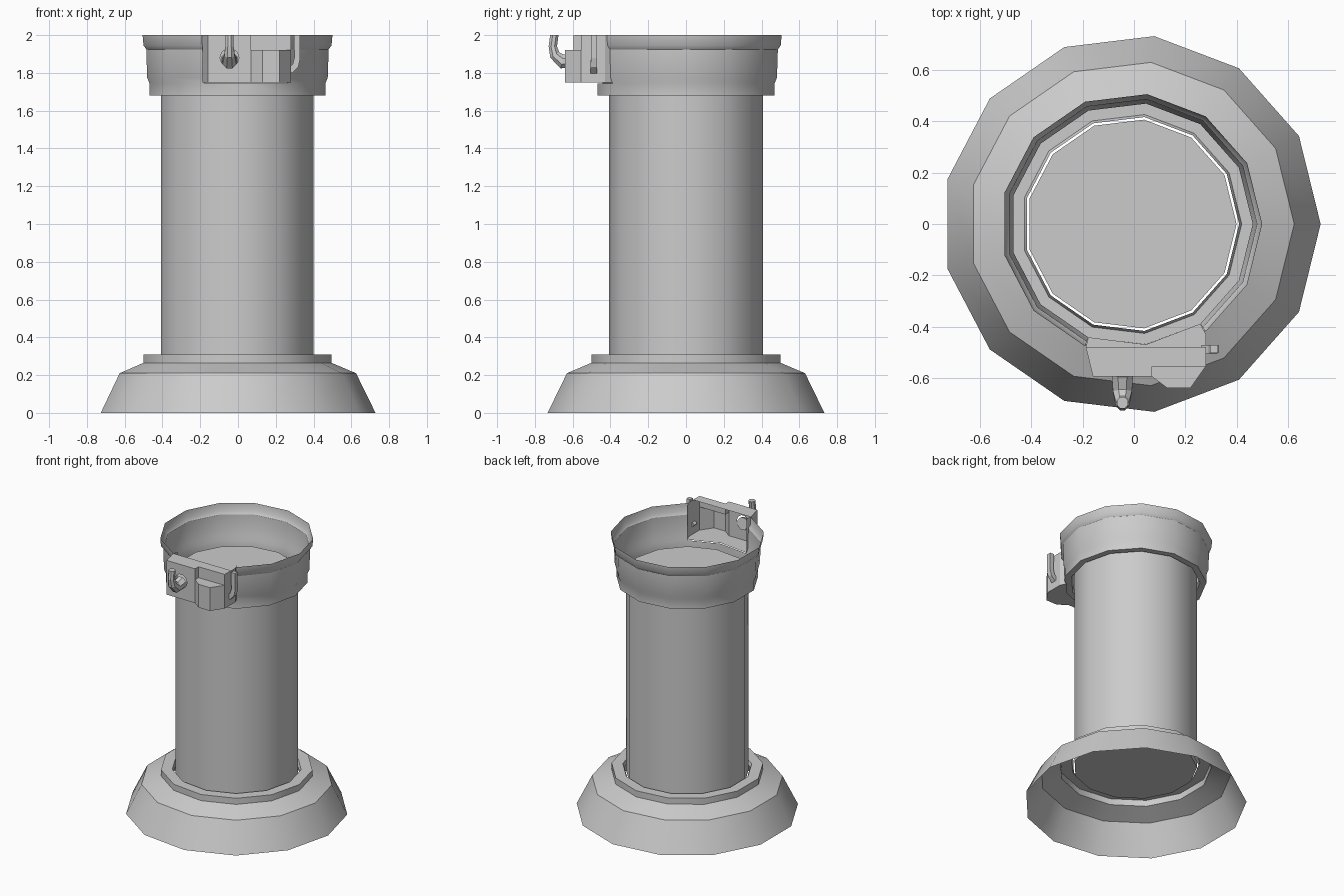
import bpy, bmesh, math
from mathutils import Vector

if "Cube" in bpy.data.objects:
    bpy.data.objects.remove(bpy.data.objects["Cube"])

N = 13          # sides of every turned part
CX = -0.01      # axis offset that centres an odd-sided polygon


def finish(bm, name, smooth=True):
    bmesh.ops.remove_doubles(bm, verts=bm.verts, dist=0.0005)
    bmesh.ops.recalc_face_normals(bm, faces=bm.faces)
    me = bpy.data.meshes.new(name)
    bm.to_mesh(me)
    bm.free()
    ob = bpy.data.objects.new(name, me)
    bpy.context.collection.objects.link(ob)
    if smooth:
        bpy.ops.object.select_all(action='DESELECT')
        ob.select_set(True)
        bpy.context.view_layer.objects.active = ob
        bpy.ops.object.shade_smooth_by_angle(angle=math.radians(32))
    return ob


def turned(name, profile, cap=False, skip=lambda side, z: False):
    """Revolve (radius, z) points into an N-sided sheet; skip leaves faces out."""
    bm = bmesh.new()
    rings = [[bm.verts.new((CX + r * math.cos(2 * math.pi * i / N),
                            r * math.sin(2 * math.pi * i / N), z))
              for i in range(N)] for r, z in profile]
    for a, b in zip(rings, rings[1:]):
        for i in range(N):
            j = (i + 1) % N
            if not skip(i, (a[i].co.z + b[i].co.z) / 2):
                bm.faces.new((a[i], a[j], b[j], b[i]))
    if cap:
        bm.faces.new(rings[0])
        bm.faces.new(rings[-1])
    return finish(bm, name)


def wall(bm, pts, z0, z1):
    for p, q in zip(pts, pts[1:]):
        bm.faces.new([bm.verts.new(v) for v in
                      ((*p, z0), (*q, z0), (*q, z1), (*p, z1))])


def plate(bm, pts, z):
    bm.faces.new([bm.verts.new((*p, z)) for p in pts])


def prong(name, path, sides, normal):
    """Tapered hook: path of (point, radius) lying in the plane with this normal."""
    bm = bmesh.new()
    n = Vector(normal)
    pts = [Vector(p) for p, r in path]
    rings = []
    for k, (p, r) in enumerate(path):
        t = (pts[min(k + 1, len(pts) - 1)] - pts[max(k - 1, 0)]).normalized()
        if k == len(path) - 1:
            t = Vector((0, 0, 1))
        u = t.cross(n)
        rings.append([bm.verts.new(pts[k] + r * (n * math.cos(a) + u * math.sin(a)))
                      for a in (2 * math.pi * (s + 0.5) / sides for s in range(sides))])
    for a, b in zip(rings, rings[1:]):
        for i in range(sides):
            j = (i + 1) % sides
            bm.faces.new((a[i], a[j], b[j], b[i]))
    bm.faces.new(rings[0])
    bm.faces.new(rings[-1])
    return finish(bm, name, False)


# hollow flared base with a flanged neck
turned("base_skirt", [(0.738, 0), (0.635, 0.21), (0.505, 0.265),
                      (0.505, 0.31), (0.43, 0.31), (0.42, 0.285)])

# capped main tube
turned("main_tube", [(0.41, 0.27), (0.41, 1.73)], cap=True)

# thin upper collar, two sides opened at the front for the bracket
turned("upper_collar", [(0.51, 2.0), (0.505, 1.945), (0.49, 1.925), (0.485, 1.775),
                        (0.473, 1.745), (0.473, 1.68), (0.43, 1.68), (0.42, 1.70)],
       skip=lambda side, z: side in (9, 10) and z > 1.75)

# bracket housing
Z0, Z1, ZP = 1.75, 2.0, 1.92
left = [(-0.178, -0.442), (-0.188, -0.48), (-0.16, -0.595)]
step = [(0.07, -0.595), (0.07, -0.555), (0.28, -0.555)]
pocket = [(0.07, -0.595), (0.13, -0.64), (0.22, -0.64), (0.28, -0.555)]
right = [(0.28, -0.555), (0.28, -0.43), (0.259, -0.389)]
bm = bmesh.new()
wall(bm, left, Z0, Z1)
wall(bm, right, Z0, Z1)
wall(bm, step, ZP, Z1)
wall(bm, pocket, Z0, ZP)
plate(bm, pocket + [step[1]], ZP)
plate(bm, left + pocket + right[1:] + [(0.047, -0.47)], Z0)
plate(bm, left[1:] + step + [(0.28, -0.48)], Z1)

# front panel with a round hole behind the hook
hx, hz, hr = -0.045, 1.88, 0.05
rect = [(-0.16, Z0), (0.07, Z0), (0.07, Z1), (-0.16, Z1)]
hole = [(hx + hr * math.cos(math.pi * i / 5), hz + hr * math.sin(math.pi * i / 5))
        for i in range(10)]
edges = []
for loop in (rect, hole):
    vs = [bm.verts.new((x, -0.595, z)) for x, z in loop]
    edges += [bm.edges.new((vs[i], vs[i - 1])) for i in range(len(vs))]
bmesh.ops.triangle_fill(bm, edges=edges, use_beauty=True, normal=(0, -1, 0))
finish(bm, "bracket_housing", False)

# upturned hooks on the front and on the right side of the bracket
prong("front_hook", [((hx, -0.59, 1.87), 0.045), ((hx, -0.655, 1.86), 0.04),
                     ((hx, -0.695, 1.895), 0.03), ((hx, -0.705, 1.94), 0.024),
                     ((hx, -0.697, 2.0), 0.024)], 8, (1, 0, 0))
prong("side_hook", [((0.275, -0.488, 1.81), 0.024), ((0.305, -0.488, 1.84), 0.024),
                    ((0.314, -0.488, 1.88), 0.022), ((0.312, -0.488, 2.0), 0.022)],
      4, (0, 1, 0))
